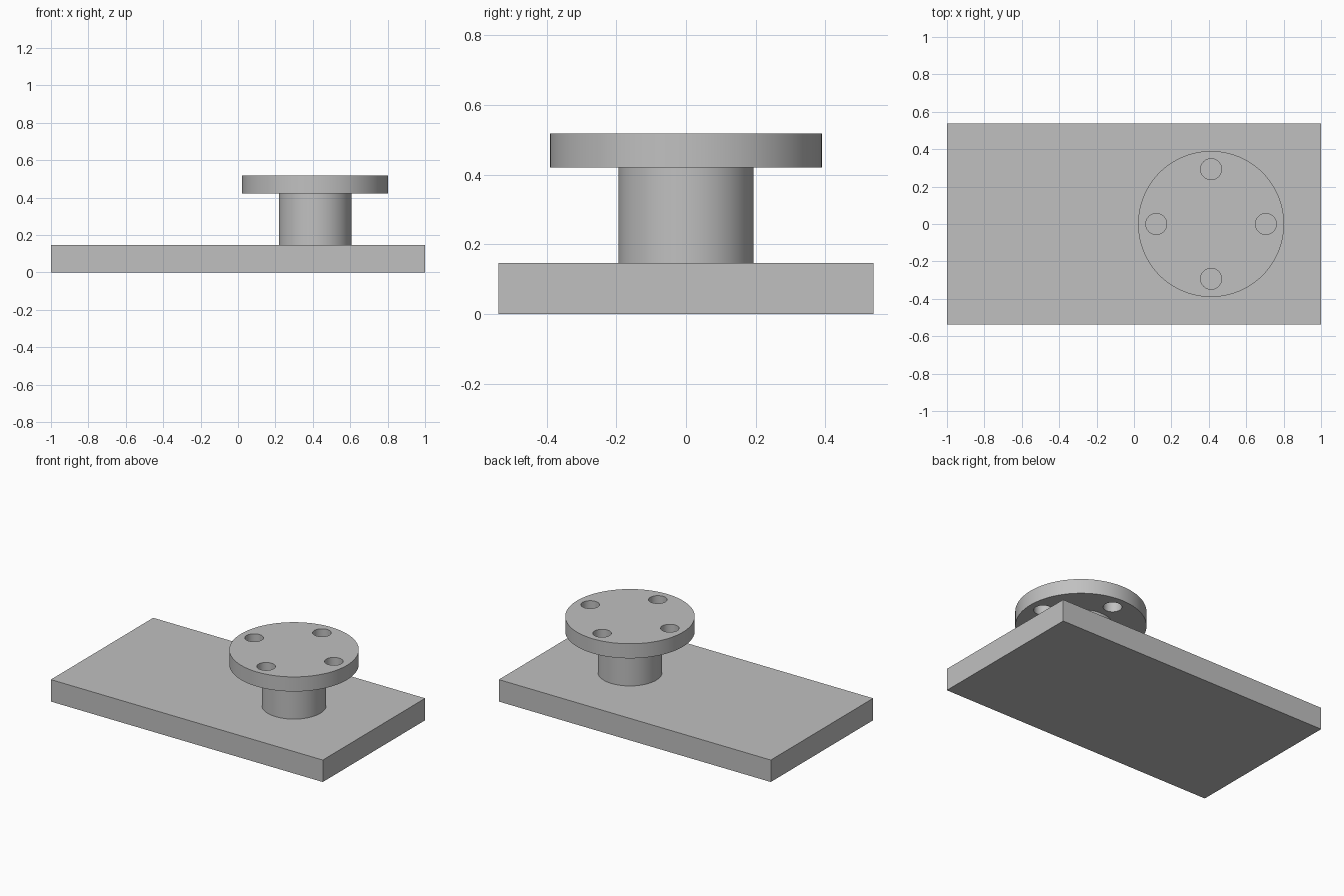
import bpy, math

cube = bpy.data.objects.get("Cube")
if cube:
    bpy.data.objects.remove(cube, do_unlink=True)

# Plain grey metal
grey = bpy.data.materials.new("grey metal")
grey.use_nodes = True
colour = (0.53, 0.53, 0.53, 1)
grey.diffuse_color = colour
grey.node_tree.nodes["Principled BSDF"].inputs["Base Color"].default_value = colour

PLATE_TOP, NECK_TOP, FLANGE_TOP = 0.146, 0.421, 0.518
AXIS_X = 0.412


def cylinder(name, x, y, radius, z0, z1, sides):
    bpy.ops.mesh.primitive_cylinder_add(
        vertices=sides, radius=radius, depth=z1 - z0, location=(x, y, (z0 + z1) / 2))
    obj = bpy.context.object
    obj.name = name
    obj.data.materials.append(grey)
    return obj


# Base plate
bpy.ops.mesh.primitive_cube_add(size=1, location=(0, 0, PLATE_TOP / 2))
plate = bpy.context.object
plate.name = "base_plate"
plate.scale = (2, 1.075, PLATE_TOP)
bpy.ops.object.transform_apply(location=False, rotation=False, scale=True)
plate.data.materials.append(grey)

# Neck and flange
neck = cylinder("neck", AXIS_X, 0, 0.194, PLATE_TOP, NECK_TOP, 96)
flange = cylinder("flange", AXIS_X, 0, 0.39, NECK_TOP, FLANGE_TOP, 128)

# Four bolt holes through the flange
for i in range(4):
    a = i * math.pi / 2
    cutter = cylinder("hole_cutter", AXIS_X + 0.293 * math.cos(a), 0.293 * math.sin(a),
                      0.056, NECK_TOP - 0.05, FLANGE_TOP + 0.05, 48)
    cutter.hide_render = True
    mod = flange.modifiers.new("bolt_hole", 'BOOLEAN')
    mod.operation = 'DIFFERENCE'
    mod.solver = 'EXACT'
    mod.object = cutter
    bpy.context.view_layer.objects.active = flange
    bpy.ops.object.modifier_apply(modifier=mod.name)
    bpy.data.objects.remove(cutter, do_unlink=True)

# Smooth round walls, sharp rims
for obj in (neck, flange):
    bpy.ops.object.select_all(action='DESELECT')
    obj.select_set(True)
    bpy.context.view_layer.objects.active = obj
    bpy.ops.object.shade_smooth_by_angle(angle=math.radians(30))
